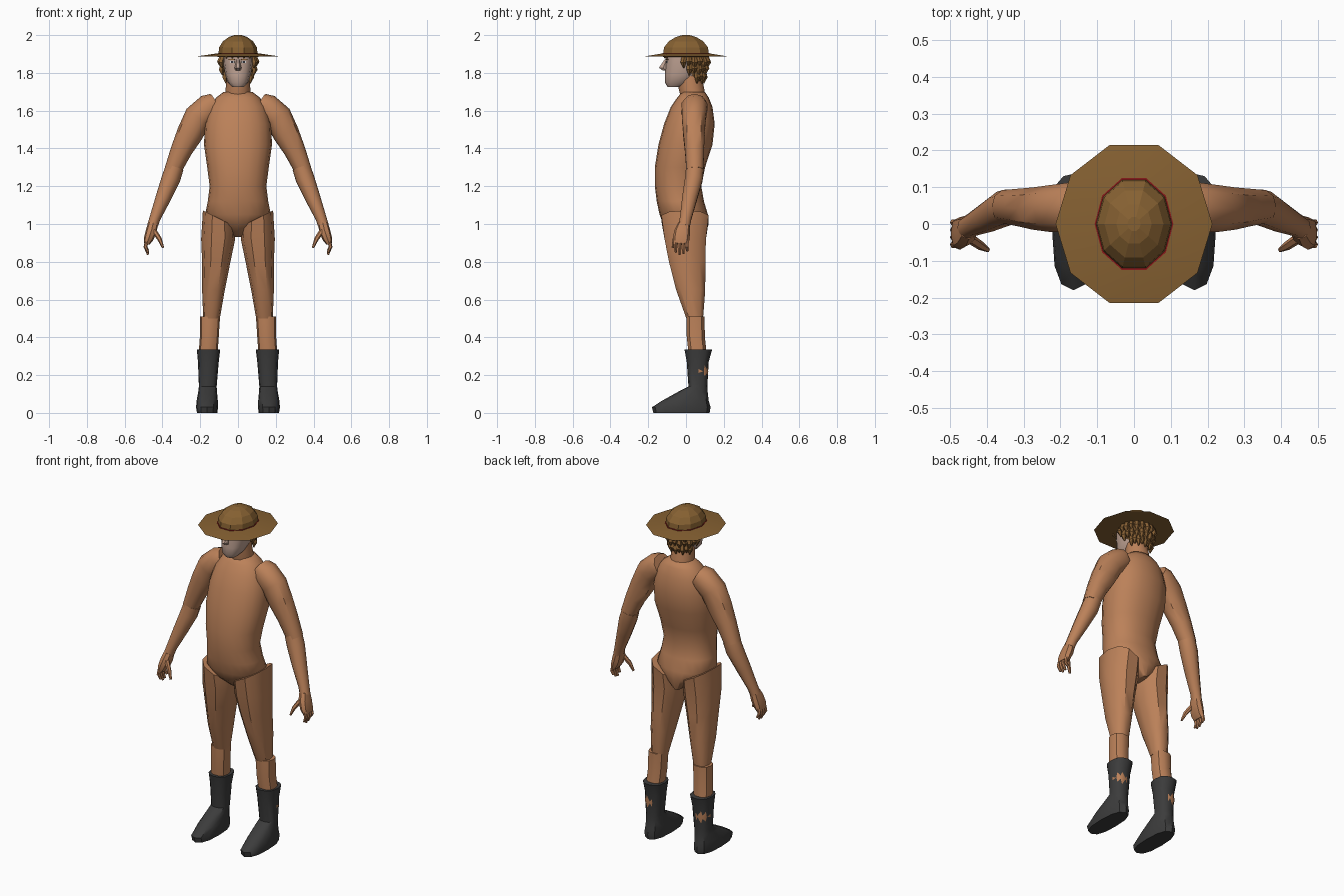
import bpy, bmesh, math
from mathutils import Vector


def material(name, rgb):
    m = bpy.data.materials.new(name)
    m.diffuse_color = (*rgb, 1)
    return m


SKIN = material("tan skin", (0.50, 0.22, 0.10))
FACE = material("pale face", (0.52, 0.36, 0.29))
HAIR = material("brown hair", (0.25, 0.12, 0.035))
HAT = material("hat brown", (0.24, 0.12, 0.032))
BAND = material("hat band red", (0.25, 0.01, 0.01))
BOOT = material("boot black", (0.045, 0.045, 0.045))
WHITE = material("eye white", (0.7, 0.7, 0.7))
DARK = material("eye dark", (0.03, 0.03, 0.04))


def loft(bm, rings, n=12, power=2.0, flat=True):
    """Skin rings (x, y, z, half width, half depth, [slope]); flat rings stay level."""
    centres = [Vector(r[:3]) for r in rings]
    loops = []
    for i, r in enumerate(rings):
        across, deep = Vector((1, 0, r[5] if len(r) > 5 else 0)), Vector((0, 1, 0))
        if not flat:
            t = centres[min(i + 1, len(rings) - 1)] - centres[max(i - 1, 0)]
            across = deep.cross(t).normalized()
            deep = t.cross(across).normalized()
        loop = []
        for k in range(n):
            c, s = math.cos(math.tau * k / n), math.sin(math.tau * k / n)
            u = math.copysign(abs(c) ** (2 / power), c)
            v = math.copysign(abs(s) ** (2 / power), s)
            loop.append(bm.verts.new(centres[i] + across * u * r[3] + deep * v * r[4]))
        loops.append(loop)
    for a, b in zip(loops, loops[1:]):
        for k in range(n):
            bm.faces.new((a[k], a[(k + 1) % n], b[(k + 1) % n], b[k]))
    bm.faces.new(loops[0])
    bm.faces.new(loops[-1])


def finish(bm, name, mat, mirror=False, angle=40):
    bmesh.ops.recalc_face_normals(bm, faces=bm.faces)
    mesh = bpy.data.meshes.new(name)
    bm.to_mesh(mesh)
    bm.free()
    mesh.materials.append(mat)
    ob = bpy.data.objects.new(name, mesh)
    bpy.context.collection.objects.link(ob)
    bpy.ops.object.select_all(action='DESELECT')
    ob.select_set(True)
    bpy.context.view_layer.objects.active = ob
    bpy.ops.object.shade_smooth_by_angle(angle=math.radians(angle))
    if mirror:
        ob.modifiers.new("mirror", 'MIRROR')
    return ob


def part(name, mat, rings, n=12, power=2.0, flat=True, mirror=False, angle=40):
    bm = bmesh.new()
    loft(bm, rings, n, power, flat)
    return finish(bm, name, mat, mirror, angle)


def plate(name, mat, loc, size, turn=0, mirror=True):
    bm = bmesh.new()
    bmesh.ops.create_cube(bm, size=1)
    c, s = math.cos(turn), math.sin(turn)
    for v in bm.verts:
        x, y, z = (v.co[i] * size[i] for i in range(3))
        v.co = Vector((x * c - y * s, x * s + y * c, z)) + Vector(loc)
    return finish(bm, name, mat, mirror)


# Torso and neck
part("torso", SKIN, [
    (0, .040, 1.70, .075, .060), (0, .037, 1.67, .115, .083), (0, .030, 1.62, .150, .110),
    (0, .018, 1.53, .175, .134), (0, -.003, 1.42, .180, .143), (0, -.032, 1.30, .163, .133),
    (0, -.042, 1.20, .150, .123), (0, -.030, 1.12, .160, .125), (0, -.012, 1.05, .174, .128),
    (0, .000, 1.00, .120, .120), (0, .030, .93, .020, .070)], 20, 2.2, angle=60)
part("neck", SKIN, [(0, .04, 1.66, .07, .065), (0, .028, 1.72, .065, .068),
                    (0, .018, 1.80, .058, .06)])

# Arms
part("upper_arm", SKIN, [
    (.120, .050, 1.635, .06, .06), (.150, .045, 1.62, .072, .072), (.212, .042, 1.565, .075, .066),
    (.254, .042, 1.48, .070, .060), (.300, .045, 1.39, .057, .053), (.345, .047, 1.285, .045, .047)],
    10, 2.2, flat=False, mirror=True)
part("forearm", SKIN, [
    (.335, .047, 1.30, .048, .049), (.355, .042, 1.24, .050, .049), (.395, .020, 1.14, .041, .042),
    (.440, -.002, 1.03, .029, .032), (.453, -.010, .99, .028, .032)], 10, flat=False, mirror=True)

# Hands: palm, four fingers and thumb
bm = bmesh.new()
loft(bm, [(.450, -.010, 1.00, .027, .032), (.460, -.020, .96, .029, .042),
          (.474, -.026, .92, .025, .044), (.483, -.026, .895, .015, .040)], 8, 2.4, flat=False)
for i, tip in enumerate((.850, .838, .842, .858)):
    y = -.056 + i * .02
    loft(bm, [(.482, y, .91, .011, .010), (.490, y, .88, .010, .010),
              (.476, y + .003, tip, .006, .007)], 6, flat=False)
loft(bm, [(.445, -.04, .965, .014, .014), (.415, -.06, .92, .012, .012),
          (.397, -.07, .875, .006, .007)], 6, flat=False)
finish(bm, "hand", SKIN, mirror=True)

# Legs
part("thigh", SKIN, [
    (.103, -.005, 1.03, .083, .130, .5), (.105, -.004, .92, .090, .114), (.115, .006, .80, .075, .100),
    (.130, .025, .65, .060, .080), (.140, .046, .50, .044, .046)], 10, 2.5, mirror=True)
part("shin", SKIN, [
    (.148, .050, .51, .053, .050), (.152, .052, .40, .050, .050), (.157, .060, .33, .050, .050),
    (.165, .068, .22, .045, .052), (.158, .060, .10, .035, .040)], 10, 2.4, mirror=True)

# Boots
part("boot", BOOT, [
    (.156, .065, .335, .062, .073), (.157, .062, .27, .055, .058), (.160, .063, .14, .047, .050),
    (.161, .035, .11, .050, .080), (.163, -.003, .065, .056, .123), (.164, -.025, .03, .058, .155),
    (.163, -.024, 0, .054, .149)], 12, 2.5, mirror=True)

# Head and face
part("head", FACE, [
    (0, -.062, 1.725, .030, .036), (0, -.040, 1.75, .055, .072), (0, -.020, 1.79, .068, .092),
    (0, -.004, 1.86, .080, .104), (0, .000, 1.91, .080, .104)], 12, 2.4)
part("nose", FACE, [(0, -.104, 1.872, .008, .010), (0, -.120, 1.827, .018, .027),
                    (0, -.110, 1.812, .014, .014)], 6, angle=20)
plate("eye", WHITE, (.031, -.100, 1.857), (.024, .006, .010), .25)
plate("pupil", DARK, (.031, -.103, 1.857), (.009, .004, .010), .25)
plate("eyebrow", HAIR, (.033, -.101, 1.871), (.032, .008, .006), .25)

# Hair: under-layer and three rows of pointed locks around the sides and back
part("hair_cap", HAIR, [(0, .045, 1.78, .055, .052), (0, .038, 1.82, .082, .070),
                        (0, .032, 1.90, .088, .083)], 12)
bm = bmesh.new()
for row, (top, tip, spread) in enumerate(((1.885, 1.825, 115), (1.85, 1.785, 95), (1.81, 1.745, 62))):
    count = 13 - 2 * row
    for i in range(count):
        a = math.radians(90 - spread + 2 * spread * i / (count - 1))
        c, s = math.cos(a), math.sin(a)
        grow = 1 - .1 * row
        low = tip + .012 * (i % 2)
        path = ((1.0, top, .014), (1.12, (top + low) / 2, .016), (1.04, low, .003))
        loft(bm, [(.088 * k * c * grow, .025 + .083 * k * s * grow, z, w, w) for k, z, w in path], 5)
# Short fringe under the hat
for i in range(5):
    x = -.06 + .03 * i
    y = -.110 + 3 * x * x
    loft(bm, [(x, y, 1.90, .014, .009), (x * 1.05, y - .002, 1.876, .003, .003)], 5)
finish(bm, "hair_locks", HAIR, angle=25)

# Hat: ten-sided sloping brim, red band and faceted crown
part("hat_brim", HAT, [(0, 0, 1.885, .09, .11), (0, 0, 1.888, .213, .226),
                       (0, 0, 1.905, .10, .12)], 10, angle=10)
part("hat_band", BAND, [(0, 0, 1.895, .107, .131), (0, 0, 1.906, .107, .131)], 10, angle=10)
part("hat_crown", HAT, [
    (0, 0, 1.895, .104, .128), (0, 0, 1.935, .100, .122), (0, 0, 1.967, .080, .096),
    (0, 0, 1.99, .048, .056), (0, 0, 2.0, .018, .020)], 10, angle=10)
